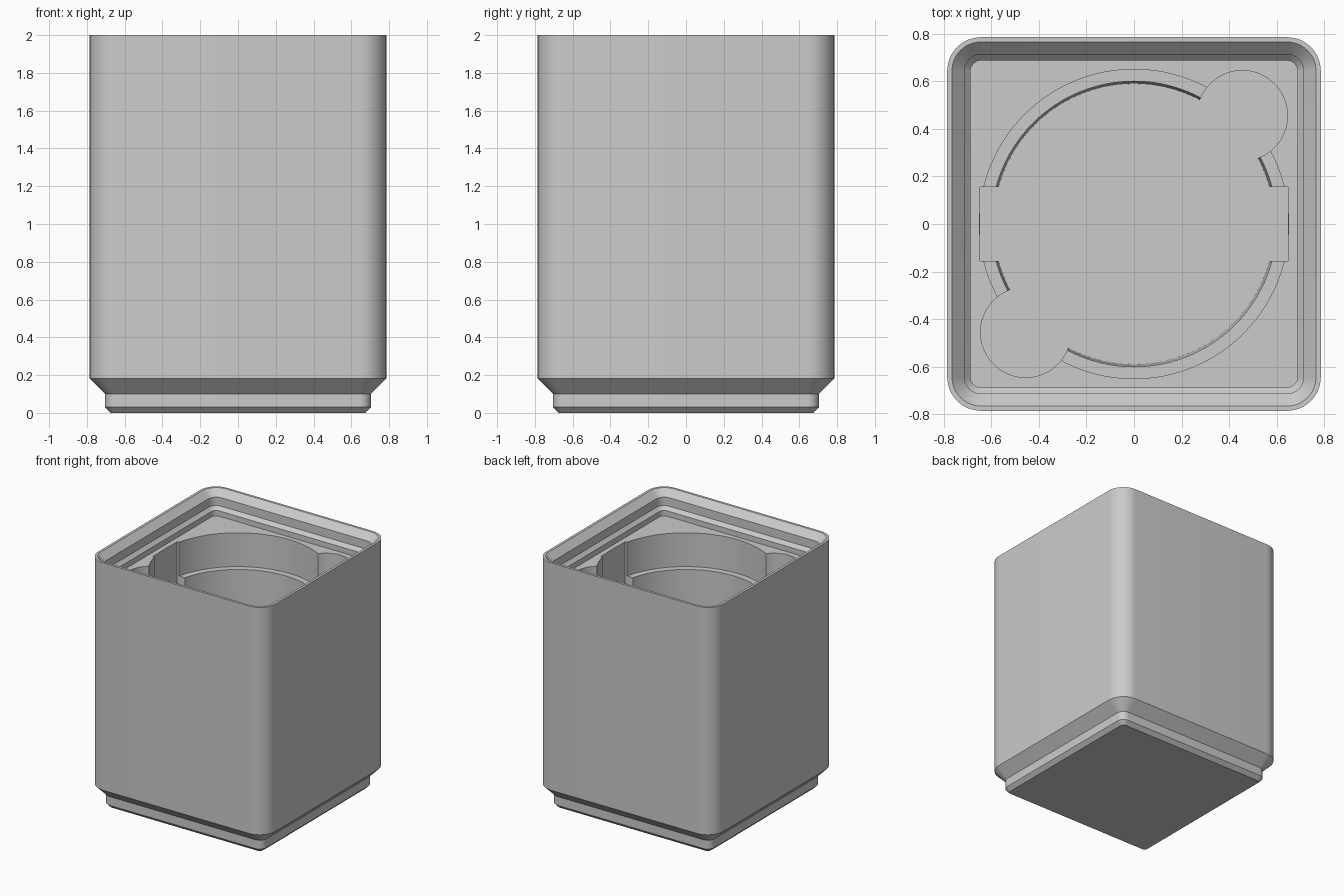
import bpy, bmesh, math

default = bpy.data.objects.get("Cube")
if default:
    bpy.data.objects.remove(default, do_unlink=True)

grey = bpy.data.materials.new("plain_grey")
grey.use_nodes = True
COLOUR = (0.6, 0.6, 0.6, 1)
grey.diffuse_color = COLOUR
grey.node_tree.nodes["Principled BSDF"].inputs["Base Color"].default_value = COLOUR

FLOOR, DECK, LEDGE = 0.27, 1.81, 1.54


def make_object(name, bm):
    bmesh.ops.recalc_face_normals(bm, faces=bm.faces)
    mesh = bpy.data.meshes.new(name)
    bm.to_mesh(mesh)
    bm.free()
    mesh.materials.append(grey)
    obj = bpy.data.objects.new(name, mesh)
    bpy.context.collection.objects.link(obj)
    return obj


def rounded_square(half, radius, z, steps=12):
    points = []
    for corner in range(4):
        mid = math.pi / 4 + corner * math.pi / 2
        cx = math.copysign(half - radius, math.cos(mid))
        cy = math.copysign(half - radius, math.sin(mid))
        for i in range(steps + 1):
            a = (corner + i / steps) * math.pi / 2
            points.append((cx + radius * math.cos(a), cy + radius * math.sin(a), z))
    return points


def circle(x, y, radius, z, steps):
    return [(x + radius * math.cos(2 * math.pi * i / steps),
             y + radius * math.sin(2 * math.pi * i / steps), z) for i in range(steps)]


def loft(name, sections):
    # Skin a stack of matching rings and cap both ends
    bm = bmesh.new()
    rings = [[bm.verts.new(p) for p in ring] for ring in sections]
    for low, high in zip(rings, rings[1:]):
        for i in range(len(low)):
            j = (i + 1) % len(low)
            bm.faces.new((low[i], low[j], high[j], high[i]))
    bm.faces.new(rings[0][::-1])
    bm.faces.new(rings[-1])
    return make_object(name, bm)


# Stepped foot, straight walls, stacking lip and inner deck: half width, corner radius, height
profile = [
    (0.673, 0.03, 0), (0.703, 0.06, 0.03), (0.703, 0.06, 0.1), (0.785, 0.142, 0.182),
    (0.785, 0.142, 2), (0.765, 0.122, 2), (0.713, 0.07, 1.948), (0.713, 0.07, 1.88),
    (0.687, 0.044, 1.853), (0.687, 0.044, DECK),
]
bin_body = loft("bin_body", [rounded_square(*row) for row in profile])

# Round pocket with a ledge, two finger notches and two side slots
cutters = [loft("pocket_cutter", [
    circle(0, 0, 0.59, FLOOR, 96), circle(0, 0, 0.6, LEDGE, 96),
    circle(0, 0, 0.65, LEDGE, 96), circle(0, 0, 0.65, DECK + 0.1, 96)])]
for side in (-1, 1):
    cutters.append(loft("finger_notch_cutter", [
        circle(side * 0.455, side * 0.455, 0.19, z, 48) for z in (FLOOR, DECK + 0.1)]))
slot = [(-0.647, -0.155), (0.647, -0.155), (0.647, 0.155), (-0.647, 0.155)]
cutters.append(loft("slot_cutter", [[(x, y, z) for x, y in slot] for z in (FLOOR, DECK + 0.1)]))

bpy.ops.object.select_all(action='DESELECT')
bpy.context.view_layer.objects.active = bin_body
bin_body.select_set(True)
for cutter in cutters:
    cutter.hide_render = True
    mod = bin_body.modifiers.new("cut", 'BOOLEAN')
    mod.operation = 'DIFFERENCE'
    mod.solver = 'EXACT'
    mod.object = cutter
    bpy.ops.object.modifier_apply(modifier=mod.name)
    bpy.data.objects.remove(cutter, do_unlink=True)

bpy.ops.object.shade_smooth_by_angle(angle=math.radians(25))
